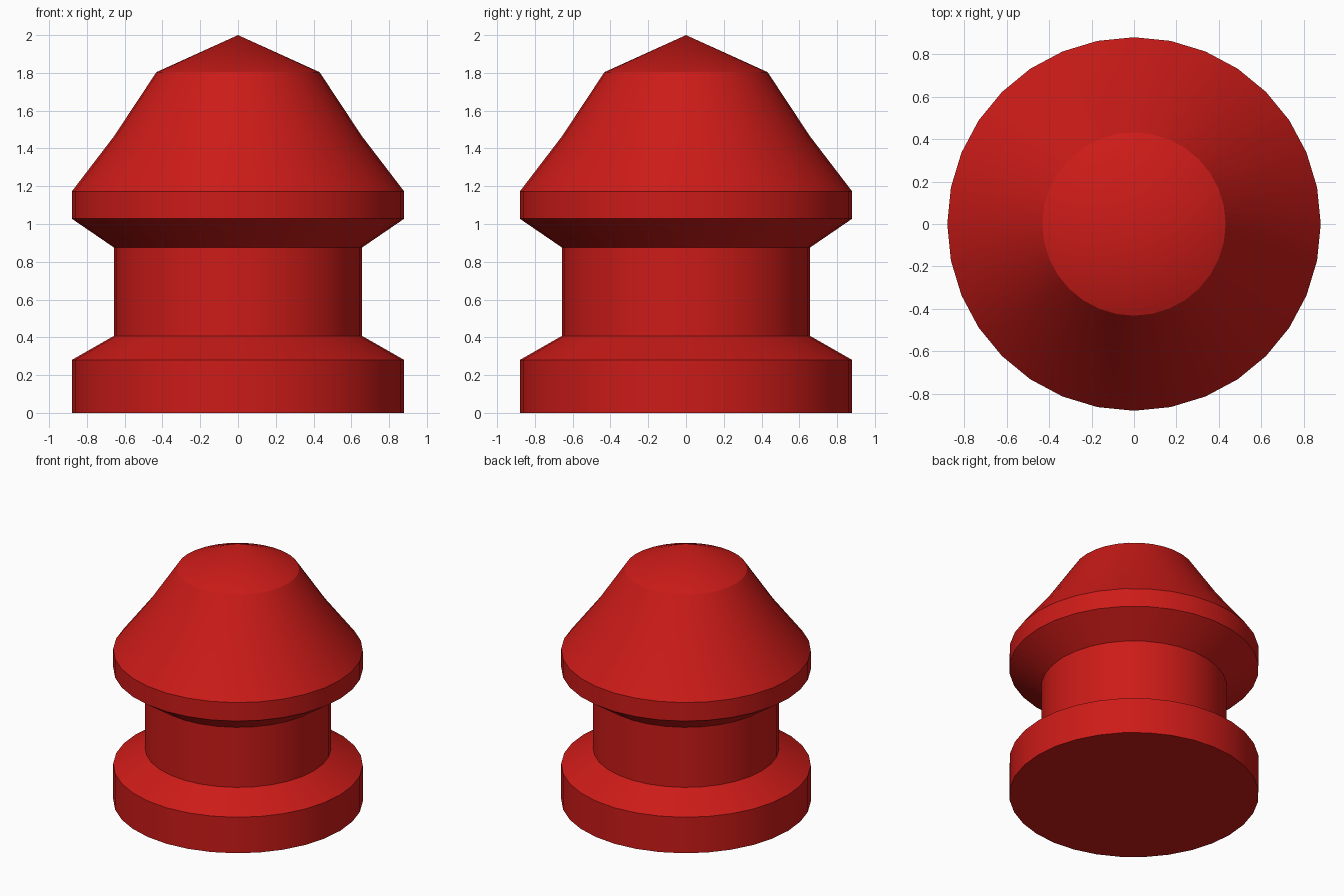
import bpy, bmesh, math

if "Cube" in bpy.data.objects:
    bpy.data.objects.remove(bpy.data.objects["Cube"])

SIDES = 32
# Outline of the knob from base rim to last ring below the tip: (radius, height)
PROFILE = [(0.88, 0.0), (0.88, 0.28), (0.656, 0.408), (0.656, 0.875),
           (0.88, 1.028), (0.88, 1.172), (0.656, 1.465), (0.432, 1.804)]
TIP_Z = 2.0


def lathe(name, profile, tip_z):
    bm = bmesh.new()
    rings = [[bm.verts.new((r * math.cos(2 * math.pi * i / SIDES),
                            r * math.sin(2 * math.pi * i / SIDES), z))
              for i in range(SIDES)] for r, z in profile]
    # Walls
    for low, high in zip(rings, rings[1:]):
        for i in range(SIDES):
            j = (i + 1) % SIDES
            bm.faces.new((low[i], low[j], high[j], high[i]))
    # Flat underside and pointed cap
    bm.faces.new(rings[0][::-1])
    tip = bm.verts.new((0, 0, tip_z))
    for i in range(SIDES):
        bm.faces.new((rings[-1][i], rings[-1][(i + 1) % SIDES], tip))
    mesh = bpy.data.meshes.new(name)
    bm.to_mesh(mesh)
    bm.free()
    obj = bpy.data.objects.new(name, mesh)
    bpy.context.collection.objects.link(obj)
    return obj


# Turned red knob with base, neck and tapered head
knob = lathe("turned_knob", PROFILE, TIP_Z)
red = bpy.data.materials.new("red")
red.diffuse_color = (0.604, 0.011, 0.009, 1)
red.use_nodes = True
red.node_tree.nodes["Principled BSDF"].inputs["Base Color"].default_value = red.diffuse_color
knob.data.materials.append(red)

bpy.context.view_layer.objects.active = knob
knob.select_set(True)
bpy.ops.object.shade_smooth_by_angle(angle=math.radians(30))
